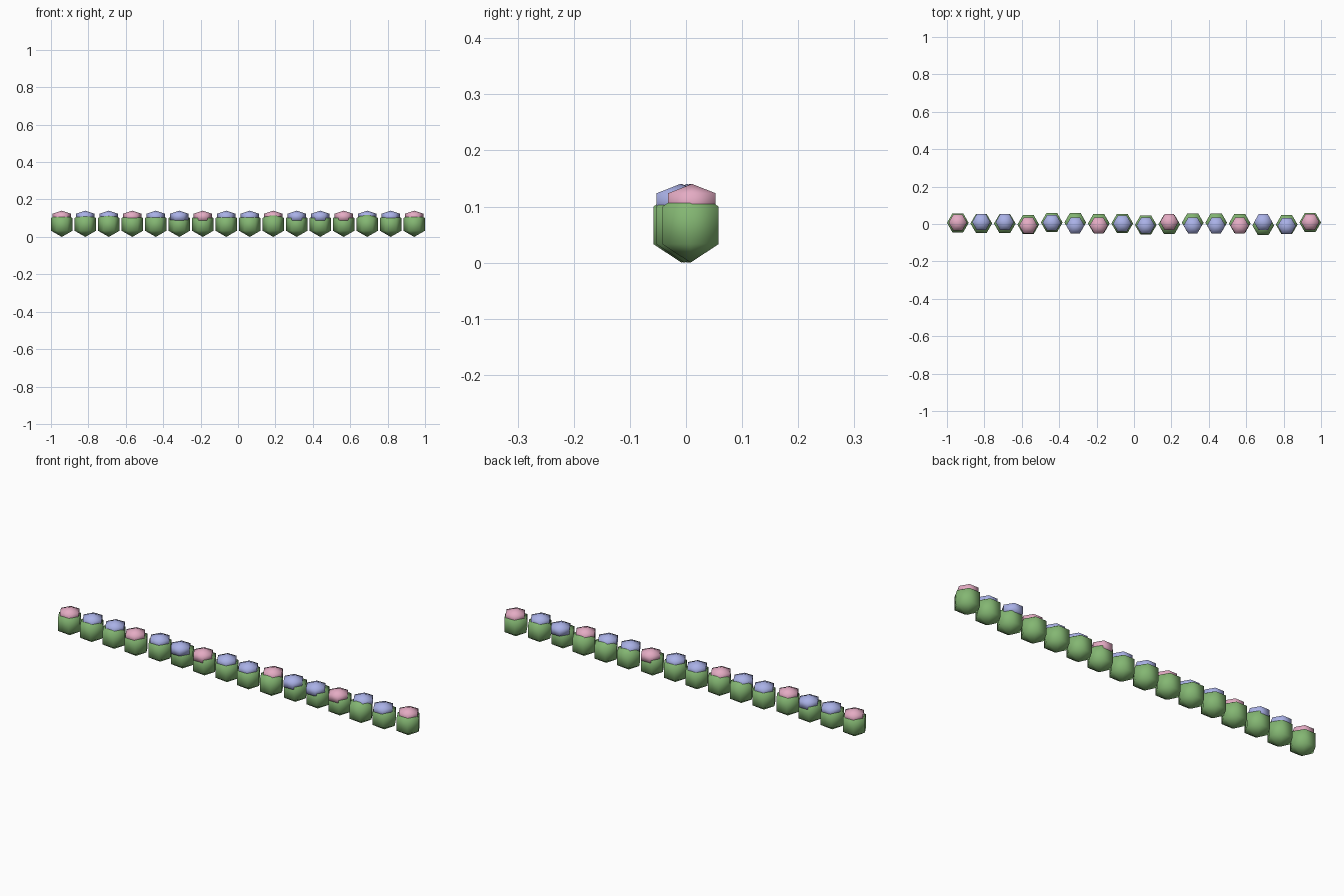
import bpy, bmesh
from math import sin, cos, pi

if "Cube" in bpy.data.objects:
    bpy.data.objects.remove(bpy.data.objects["Cube"])


def material(name, rgb):
    m = bpy.data.materials.new(name)
    m.diffuse_color = (*rgb, 1)
    m.use_nodes = True
    m.node_tree.nodes["Principled BSDF"].inputs["Base Color"].default_value = m.diffuse_color
    return m


GREEN = material("leaf_green", (0.23, 0.47, 0.17))
PINK = material("petal_pink", (0.78, 0.41, 0.55))
BLUE = material("petal_blue", (0.40, 0.44, 0.80))


def low_ball(name, centre, r, rz, mat, sides=6):
    """Six-sided, three-band ball with corners on the x axis."""
    bm = bmesh.new()
    rings = [[bm.verts.new((r * cos(2 * pi * k / sides), r * sin(2 * pi * k / sides), z))
              for k in range(sides)] for z in (-rz / 2, rz / 2)]
    bottom = bm.verts.new((0, 0, -rz))
    top = bm.verts.new((0, 0, rz))
    lo, hi = rings
    for k in range(sides):
        n = (k + 1) % sides
        bm.faces.new((bottom, lo[n], lo[k]))
        bm.faces.new((lo[k], lo[n], hi[n], hi[k]))
        bm.faces.new((top, hi[k], hi[n]))
    for f in bm.faces:
        f.smooth = True
    me = bpy.data.meshes.new(name)
    bm.to_mesh(me)
    bm.free()
    me.materials.append(mat)
    ob = bpy.data.objects.new(name, me)
    ob.location = centre
    bpy.context.collection.objects.link(ob)
    return ob


# small sideways offsets of each bush and its blossom
bush_y = [0.006, 0.003, 0.002, -0.003, 0.008, 0.008, 0.003, 0.003,
          -0.005, -0.002, 0.007, 0.007, 0.003, -0.008, -0.003, 0.008]
blossom_y = [0.008, 0.010, 0.010, -0.008, 0.007, -0.008, -0.008, 0.002,
             -0.008, 0.010, -0.008, -0.008, -0.009, 0.010, -0.010, 0.0105]

for i in range(16):
    x = -0.942 + i * 0.1256
    # leafy bush
    low_ball(f"bush_{i + 1}", (x, bush_y[i], 0.0667), 0.058, 0.0667, GREEN)
    # flattened blossom, every third one pink
    low_ball(f"blossom_{i + 1}", (x, blossom_y[i], 0.107), 0.049, 0.0335,
             PINK if i % 3 == 0 else BLUE)
